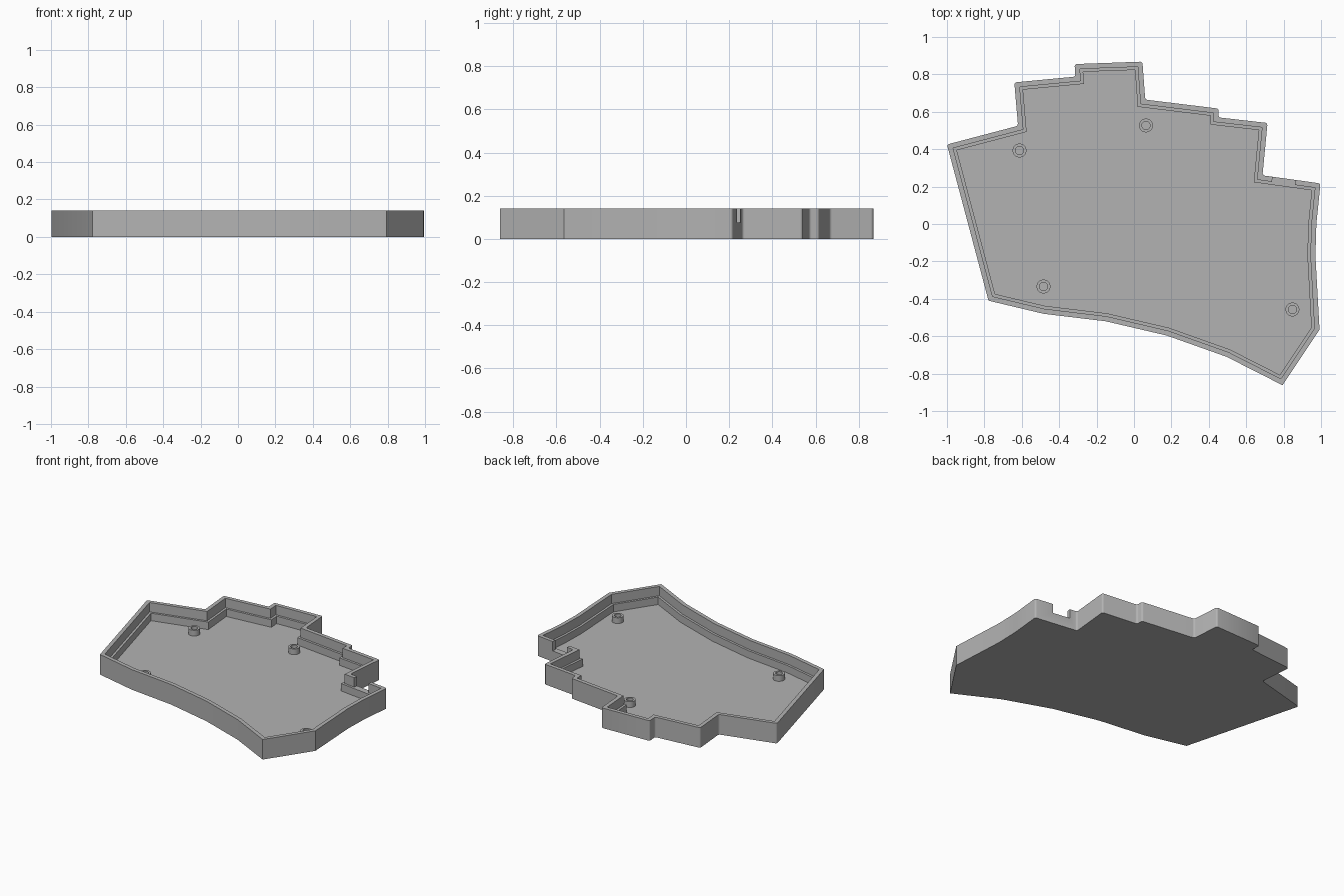
import bpy, bmesh, math
from mathutils import Vector, Matrix

cube = bpy.data.objects.get("Cube")
if cube:
    bpy.data.objects.remove(cube, do_unlink=True)

# Heights and wall sizes
TOP, LEDGE, FLOOR, POST_TOP = 0.14, 0.075, 0.023, 0.063
LIP, WALL = 0.027, 0.043

grey = bpy.data.materials.new("light grey plastic")
grey.use_nodes = True
colour = (0.45, 0.45, 0.45, 1)
grey.diffuse_color = colour
grey.node_tree.nodes["Principled BSDF"].inputs["Base Color"].default_value = colour

# Outline, clockwise from the left tip; the stepped back corners come first
back = [(-1, .425), (-.62, .525), (-.64, .757), (-.313, .788), (-.318, .855),
        (.045, .868), (.06, .665), (.452, .617), (.452, .57), (.714, .54),
        (.687, .26), (.997, .217)]
front = [(.975, 0), (.97, -.17), (.992, -.565), (.794, -.862), (.495, -.71),
         (.174, -.596), (-.152, -.52), (-.484, -.48), (-.778, -.41)]
outline = [Vector(p) for p in back + front]


def inset(points, d):
    """Offset a clockwise outline inward with mitred corners."""
    result = []
    for i, p in enumerate(points):
        a = (p - points[i - 1]).normalized()
        b = (points[(i + 1) % len(points)] - p).normalized()
        na, nb = Vector((a.y, -a.x)), Vector((b.y, -b.x))
        result.append(p + (na + nb) * d / (1 + na.dot(nb)))
    return result


def finish(bm, name):
    bmesh.ops.recalc_face_normals(bm, faces=bm.faces)
    mesh = bpy.data.meshes.new(name)
    bm.to_mesh(mesh)
    bm.free()
    mesh.materials.append(grey)
    obj = bpy.data.objects.new(name, mesh)
    bpy.context.collection.objects.link(obj)
    return obj


def smooth(obj):
    bpy.ops.object.select_all(action='DESELECT')
    obj.select_set(True)
    bpy.context.view_layer.objects.active = obj
    bpy.ops.object.shade_smooth_by_angle(angle=math.radians(35))


# Tray: stacked loops from the underside, over the rim, down to the floor
bm = bmesh.new()
levels = [(0, 0), (0, TOP), (LIP, TOP), (LIP, LEDGE), (WALL, LEDGE), (WALL, FLOOR)]
loops = [[bm.verts.new((*p, z)) for p in inset(outline, d)] for d, z in levels]
n = len(outline)
for low, high in zip(loops, loops[1:]):
    for i in range(n):
        j = (i + 1) % n
        bm.faces.new((low[i], low[j], high[j], high[i]))
bm.faces.new(loops[0])
bm.faces.new(loops[-1])
# Rounded outer corners along the back
corners = [bm.edges.get((loops[0][i], loops[1][i])) for i in range(len(back))]
bmesh.ops.bevel(bm, geom=corners, offset=0.012, segments=3, profile=0.5, affect='EDGES')
tray = finish(bm, "tray")

# Cable notch through the lip of the back right wall
a, b = outline[10], outline[11]
mid = a.lerp(b, 0.375)
turn = math.atan2(b.y - a.y, b.x - a.x)
bm = bmesh.new()
bmesh.ops.create_cube(bm, size=1, matrix=Matrix.Translation((*mid, LEDGE + 0.1))
                      @ Matrix.Rotation(turn, 4, 'Z') @ Matrix.Diagonal((0.125, 0.075, 0.2, 1)))
cutter = finish(bm, "notch_cutter")
cutter.hide_render = True
cut = tray.modifiers.new("notch", 'BOOLEAN')
cut.operation, cut.solver, cut.object = 'DIFFERENCE', 'EXACT', cutter
bpy.context.view_layer.objects.active = tray
bpy.ops.object.modifier_apply(modifier=cut.name)
bpy.data.objects.remove(cutter, do_unlink=True)
smooth(tray)

# Hollow screw posts on the floor
profile = [(.037, FLOOR - .005), (.037, POST_TOP), (.022, POST_TOP), (.022, FLOOR - .005)]
posts = {"back_left": (-.612, .393), "back_middle": (.064, .527),
         "front_left": (-.484, -.334), "front_right": (.847, -.457)}
for place, (x, y) in posts.items():
    bm = bmesh.new()
    sides = 32
    rings = [[bm.verts.new((x + r * math.cos(math.tau * k / sides),
                            y + r * math.sin(math.tau * k / sides), z))
              for k in range(sides)] for r, z in profile]
    for i, ring in enumerate(rings):
        after = rings[(i + 1) % len(rings)]
        for k in range(sides):
            m = (k + 1) % sides
            bm.faces.new((ring[k], ring[m], after[m], after[k]))
    smooth(finish(bm, "screw_post_" + place))
